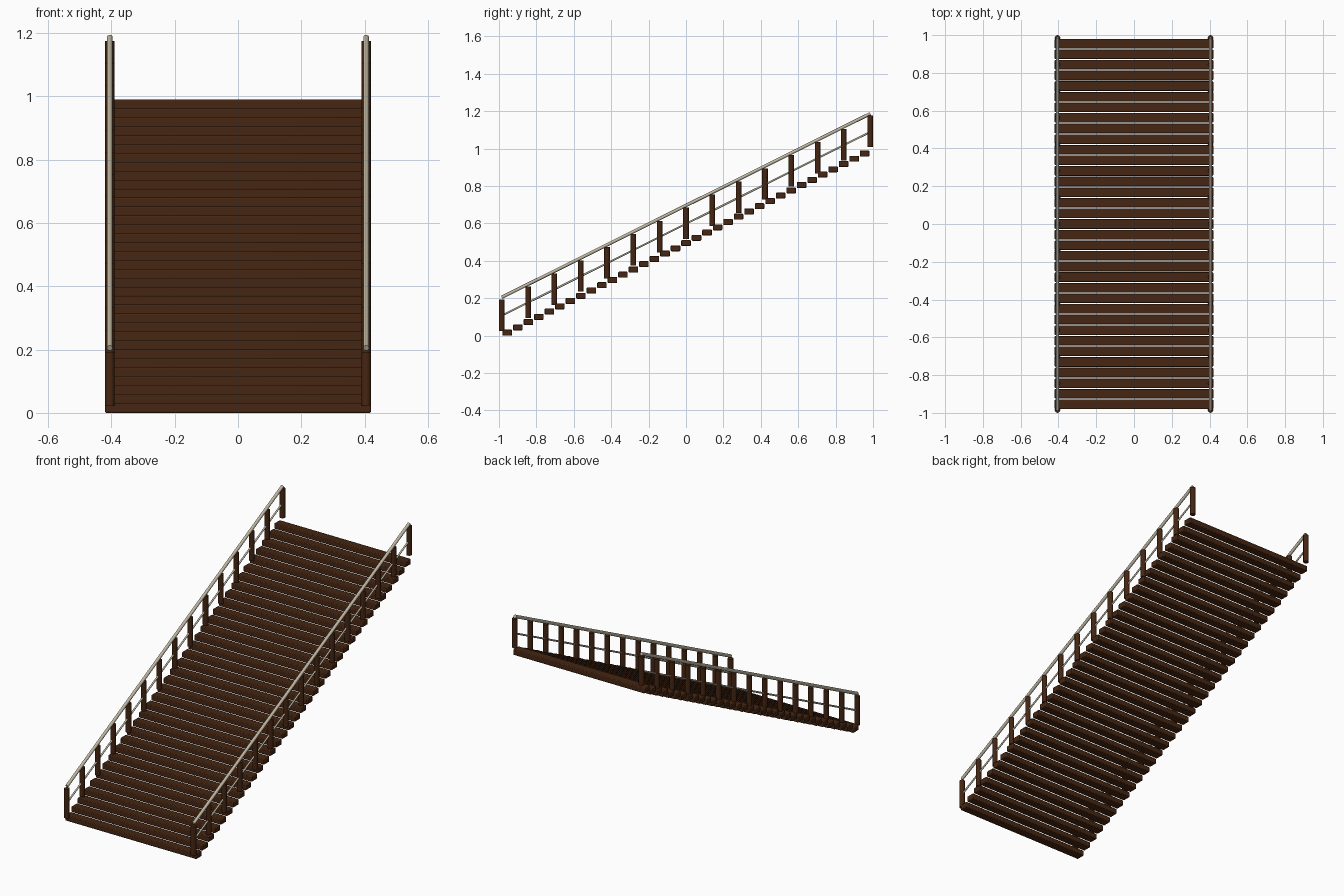
import bpy
import math
from mathutils import Vector

cube = bpy.data.objects.get("Cube")
if cube:
    bpy.data.objects.remove(cube, do_unlink=True)

TREADS, POSTS = 35, 15
SIDE_X, END_Y = 0.405, 0.985


def make_material(name, color):
    mat = bpy.data.materials.new(name)
    mat.use_nodes = True
    mat.diffuse_color = color
    mat.node_tree.nodes["Principled BSDF"].inputs["Base Color"].default_value = color
    return mat


wood = make_material("dark_wood", (0.06, 0.019, 0.006, 1))
metal = make_material("pale_metal", (0.52, 0.47, 0.36, 1))


def finish(name, mat):
    obj = bpy.context.object
    obj.name = name
    obj.data.materials.append(mat)
    bpy.ops.object.shade_smooth_by_angle(angle=math.radians(40))
    return obj


def rod(name, start, end, radius, mat, sides=16):
    start, end = Vector(start), Vector(end)
    axis = end - start
    bpy.ops.mesh.primitive_cylinder_add(
        vertices=sides, radius=radius, depth=axis.length,
        location=(start + end) / 2,
        rotation=axis.to_track_quat("Z", "Y").to_euler())
    return finish(name, mat)


# Treads: softened planks climbing towards the back
for i in range(TREADS):
    t = i / (TREADS - 1)
    bpy.ops.mesh.primitive_cube_add(
        size=1, location=(0, -0.955 + 1.91 * t, 0.016 + 0.958 * t))
    bpy.context.object.scale = (0.84, 0.051, 0.032)
    bpy.ops.object.transform_apply(location=False, rotation=False, scale=True)
    tread = finish(f"tread_{i + 1}", wood)
    bevel = tread.modifiers.new("soft_edges", "BEVEL")
    bevel.width = 0.004
    bevel.segments = 2

# Railings on both sides
for side, x in (("left", SIDE_X), ("right", -SIDE_X)):
    for i in range(POSTS):
        t = i / (POSTS - 1)
        y = -END_Y + 2 * END_Y * t
        z = 0.024 + 0.984 * t
        rod(f"{side}_post_{i + 1}", (x, y, z), (x, y, z + 0.168), 0.015, wood)
    for name, z, radius in (("handrail", 0.205, 0.009), ("middle_rail", 0.107, 0.005)):
        rod(f"{side}_{name}", (x, -END_Y, z), (x, END_Y, z + 0.982), radius, metal)
